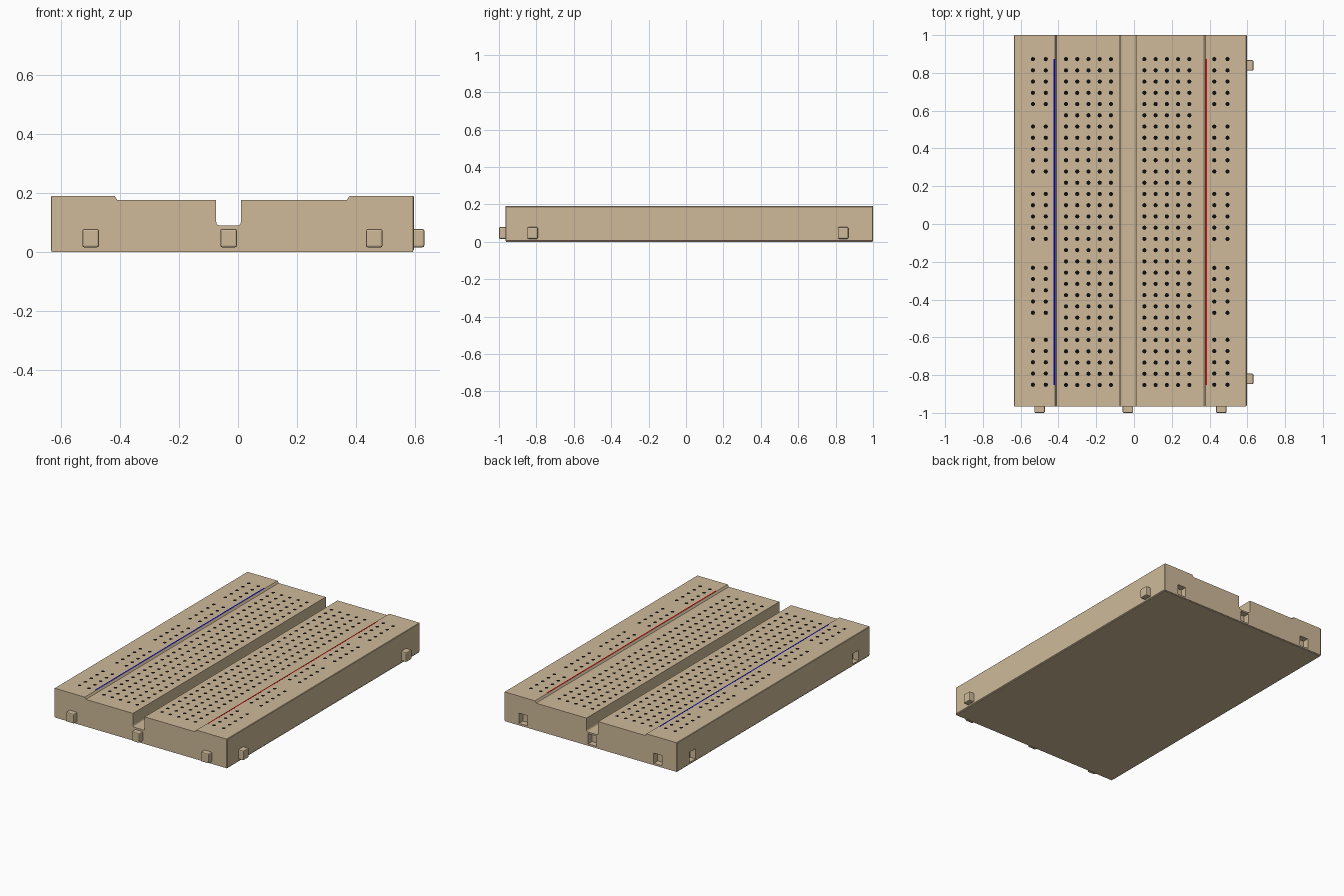
import bpy, bmesh, math

if "Cube" in bpy.data.objects:
    bpy.data.objects.remove(bpy.data.objects["Cube"])


def material(name, rgb):
    m = bpy.data.materials.new(name)
    m.diffuse_color = (*rgb, 1)
    m.use_nodes = True
    m.node_tree.nodes["Principled BSDF"].inputs["Base Color"].default_value = m.diffuse_color
    return m


TAN = material("tan plastic", (0.62, 0.49, 0.32))
BLACK = material("black", (0.004, 0.004, 0.004))
RED = material("red", (0.75, 0.0, 0.0))
BLUE = material("blue", (0.0, 0.0, 0.75))

X0, X1, Y0, Y1 = -0.635, 0.597, -0.965, 1.0
TOP, DECK = 0.19, 0.177
LIFT = 0.0004                      # printed marks sit just above the surface


def finish(bm, name, mat):
    bmesh.ops.recalc_face_normals(bm, faces=bm.faces)
    me = bpy.data.meshes.new(name)
    bm.to_mesh(me)
    bm.free()
    ob = bpy.data.objects.new(name, me)
    ob.data.materials.append(mat)
    bpy.context.collection.objects.link(ob)
    return ob


def box(name, x, y, z, mat, bevel=0.0):
    """Box from (min, max) ranges, with optional rounded edges."""
    bm = bmesh.new()
    bmesh.ops.create_cube(bm, size=1)
    for v in bm.verts:
        for i, (a, b) in enumerate((x, y, z)):
            v.co[i] = b if v.co[i] > 0 else a
    if bevel:
        bmesh.ops.bevel(bm, geom=bm.edges[:], offset=bevel, segments=2,
                        profile=0.5, affect='EDGES')
    return finish(bm, name, mat)


# Board: cross-section with raised rails and rounded centre channel
r, floor, cl, cr = 0.012, 0.09, -0.074, 0.01
arc = [math.radians(a) for a in (0, 30, 60, 90)]
profile = [(X0, 0.004), (X1, 0.004), (X1, TOP), (0.378, TOP), (0.37, DECK), (cr, DECK)]
profile += [(cr - r + r * math.cos(a), floor + r - r * math.sin(a)) for a in arc]
profile += [(cl + r - r * math.cos(a), floor + r - r * math.sin(a)) for a in reversed(arc)]
profile += [(cl, DECK), (-0.41, DECK), (-0.418, TOP), (X0, TOP)]
bm = bmesh.new()
face = bm.faces.new([bm.verts.new((x, Y0, z)) for x, z in profile])
ext = bmesh.ops.extrude_face_region(bm, geom=[face])
for v in ext["geom"]:
    if isinstance(v, bmesh.types.BMVert):
        v.co.y = Y1
outer = [e for e in bm.edges
         if all(v.co.x in (bm.verts[:][0].co.x,) for v in e.verts)
         or all(abs(v.co.x - X1) < 1e-5 for v in e.verts)]
bmesh.ops.bevel(bm, geom=outer, offset=0.003, segments=1, affect='EDGES')
board = finish(bm, "board", TAN)

# Thin backing sheet
box("backing_sheet", (X0 + 0.003, X1 - 0.003), (Y0 + 0.003, Y1 - 0.003), (0, 0.0045), TAN)

# Locking tabs on front and right, matching sockets on back and left
ZR, W, S = (0.016, 0.078), 0.028, 0.03
cutters = []
for i, x in enumerate((-0.5, -0.032, 0.462)):
    box(f"front_tab_{i}", (x - W, x + W), (-1.0, Y0 + 0.02), ZR, TAN, 0.006)
    cutters.append(box("cutter", (x - S, x + S), (Y1 - 0.04, Y1 + 0.05), (0.014, 0.08), TAN))
for i, y in enumerate((0.84, -0.82)):
    box(f"side_tab_{i}", (X1 - 0.02, 0.632), (y - W, y + W), ZR, TAN, 0.006)
    cutters.append(box("cutter", (X0 - 0.05, X0 + 0.04), (y - S, y + S), (0.014, 0.08), TAN))
bpy.context.view_layer.objects.active = board
for c in cutters:
    mod = board.modifiers.new("socket", 'BOOLEAN')
    mod.operation, mod.solver, mod.object = 'DIFFERENCE', 'EXACT', c
    bpy.ops.object.modifier_apply(modifier=mod.name)
    bpy.data.objects.remove(c)


# Contact holes: small flat black discs
def holes(name, xs, ys, z):
    bm = bmesh.new()
    for x in xs:
        for y in ys:
            bm.faces.new([bm.verts.new((x + 0.0115 * math.cos(k * math.pi / 4),
                                        y + 0.0115 * math.sin(k * math.pi / 4), z + LIFT))
                          for k in range(8)])
    ob = finish(bm, name, BLACK)
    for p in ob.data.polygons:
        if p.normal.z < 0:
            p.flip()


PITCH = 0.0595
rows = [0.873 - PITCH * i for i in range(30)]
rail_rows = [s - PITCH * i for s in (0.873, 0.516, 0.159, -0.232, -0.613) for i in range(5)]
for side, start in (("left", -0.36), ("right", 0.055)):
    holes(f"{side}_terminal_holes", [start + PITCH * i for i in range(5)], rows, DECK)
holes("left_rail_holes", (-0.535, -0.467), rail_rows, TOP)
holes("right_rail_holes", (0.425, 0.495), rail_rows, TOP)

# Polarity stripes beside the rails
for name, x, mat in (("blue_stripe", -0.423, BLUE), ("red_stripe", 0.383, RED)):
    box(name, (x - 0.0035, x + 0.0035), (-0.853, 0.873), (TOP - 0.002, TOP + LIFT), mat)
